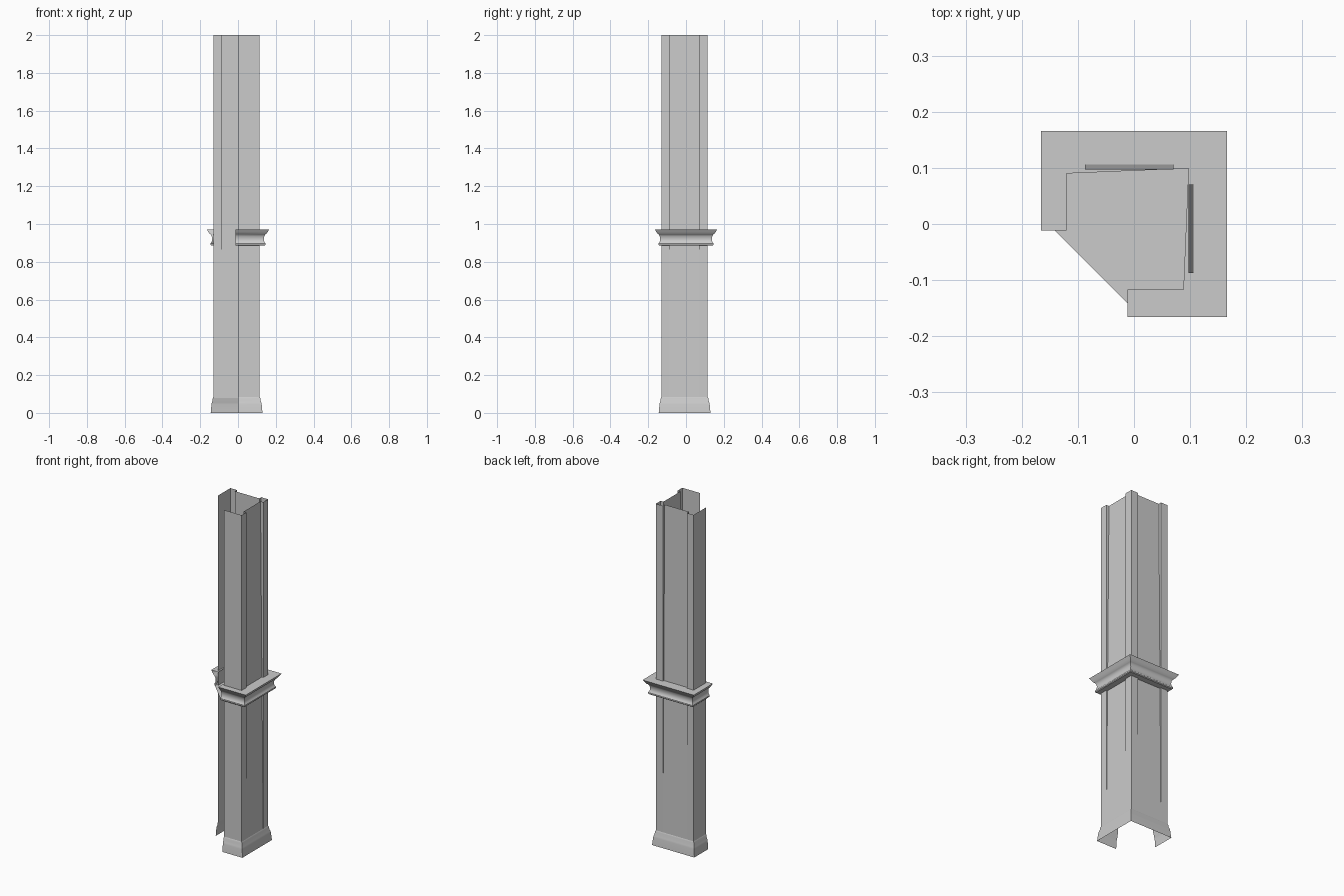
import bpy
import bmesh
from math import radians

if "Cube" in bpy.data.objects:
    bpy.data.objects.remove(bpy.data.objects["Cube"])


def make_object(name, bm, smooth=False):
    bmesh.ops.remove_doubles(bm, verts=bm.verts, dist=1e-5)
    mesh = bpy.data.meshes.new(name)
    bm.to_mesh(mesh)
    bm.free()
    obj = bpy.data.objects.new(name, mesh)
    bpy.context.collection.objects.link(obj)
    if smooth:
        bpy.ops.object.select_all(action='DESELECT')
        obj.select_set(True)
        bpy.context.view_layer.objects.active = obj
        bpy.ops.object.shade_smooth_by_angle(angle=radians(30))
    return obj


def skin(bm, rings):
    """Join a stack of open outlines with quads; returns the vertex rings."""
    vs = [[bm.verts.new(p) for p in ring] for ring in rings]
    for a, b in zip(vs, vs[1:]):
        for i in range(len(a) - 1):
            bm.faces.new((a[i + 1], a[i], b[i], b[i + 1]))
    return vs


def outline(half, centre, end, z):
    """Three-quarter square path, open at the front left corner."""
    lo, hi = centre - half, centre + half
    return [(lo, end, z), (lo, hi, z), (hi, hi, z), (hi, lo, z), (end, lo, z)]


# Shaft: open sheet with two panels that recess progressively with height
LO, HI, P0, P1 = -0.13, 0.115, -0.087, 0.07


def shaft_ring(z, depth):
    r = HI - depth
    return [(LO, 0, z), (LO, HI, z), (P0, HI, z), (P0, r, z), (P1, r, z),
            (P1, HI, z), (HI, HI, z), (HI, P1, z), (r, P1, z), (r, P0, z),
            (HI, P0, z), (HI, LO, z), (0, LO, z)]


bm = bmesh.new()
skin(bm, [shaft_ring(0.08, 0.001), shaft_ring(2.0, 0.018)])
make_object("shaft", bm)

# Base moulding, open underneath
base_profile = [(0.137, 0), (0.133, 0.045), (0.131, 0.055), (0.127, 0.065),
                (0.126, 0.078), (0.1225, 0.085)]
bm = bmesh.new()
skin(bm, [outline(h, -0.0075, 0, z) for h, z in base_profile])
make_object("base_moulding", bm, True)

# Middle rail moulding with a closed underside and a flat top ledge
rail_profile = [(0.141, 0.886), (0.145, 0.89), (0.145, 0.898), (0.139, 0.906),
                (0.137, 0.92), (0.139, 0.935), (0.145, 0.945), (0.150, 0.948),
                (0.157, 0.958), (0.166, 0.972)]
bm = bmesh.new()
rings = [outline(h, 0, -0.012, z) for h, z in rail_profile]
ledge = [(-0.12, -0.012), (-0.12, 0.09), (0.097, 0.099), (0.088, -0.117), (-0.012, -0.117)]
rings.append([(x, y, 0.972) for x, y in ledge])
vs = skin(bm, rings)
bm.faces.new(vs[0])
make_object("rail_moulding", bm, True)
